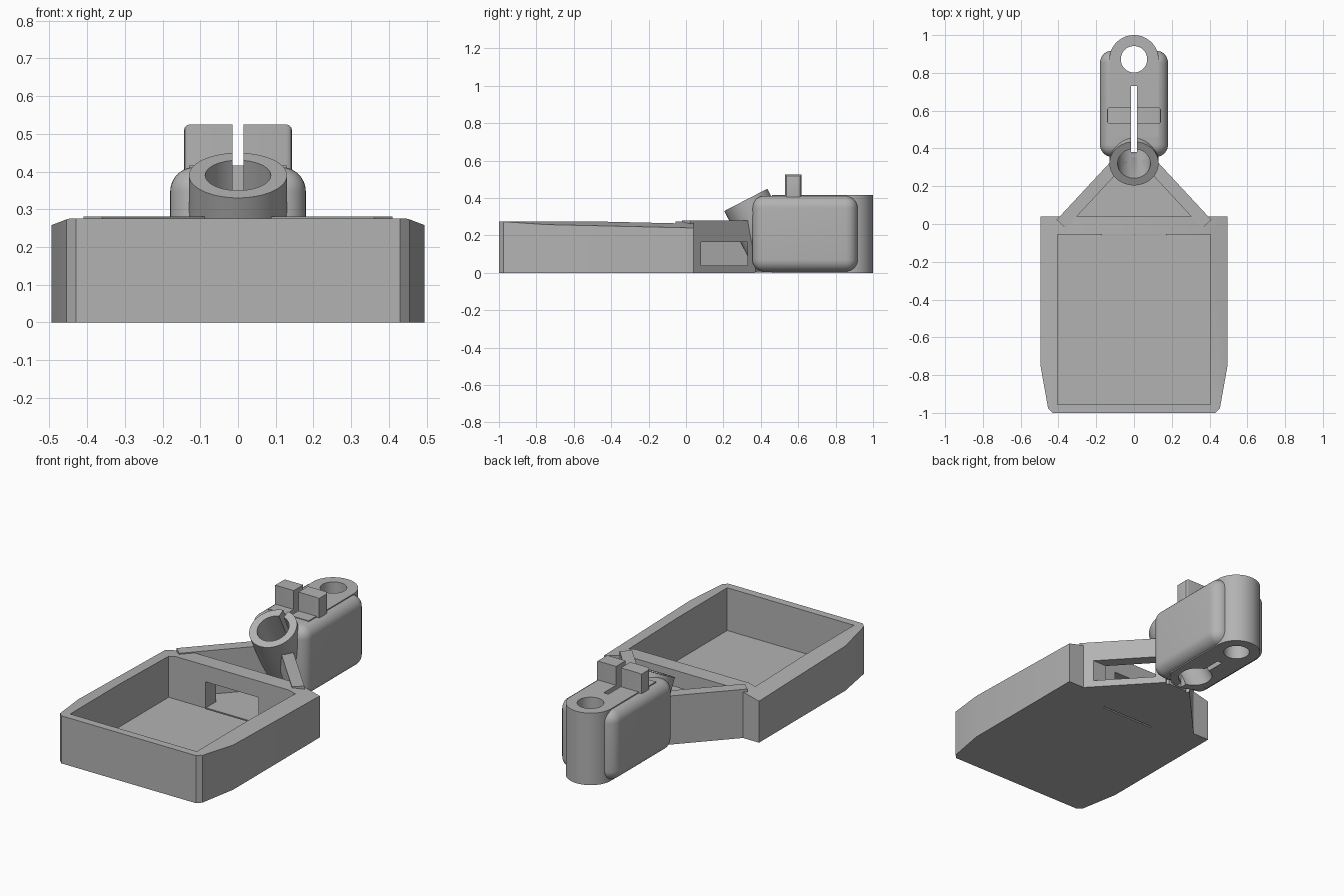
import bpy, bmesh, math
from mathutils import Vector, Matrix

if "Cube" in bpy.data.objects:
    bpy.data.objects.remove(bpy.data.objects["Cube"], do_unlink=True)

grey = bpy.data.materials.new("plain grey")
grey.use_nodes = True
grey.diffuse_color = (0.45, 0.45, 0.45, 1)
grey.node_tree.nodes["Principled BSDF"].inputs["Base Color"].default_value = grey.diffuse_color


def finish(name, bm):
    """Turn a bmesh into a grey object."""
    bmesh.ops.recalc_face_normals(bm, faces=bm.faces)
    mesh = bpy.data.meshes.new(name)
    bm.to_mesh(mesh)
    bm.free()
    mesh.materials.append(grey)
    obj = bpy.data.objects.new(name, mesh)
    bpy.context.collection.objects.link(obj)
    return obj


def prism(points, z0, z1):
    """Extrude a plan outline from z0 to z1."""
    bm = bmesh.new()
    face = bm.faces.new([bm.verts.new((x, y, z0)) for x, y in points])
    up = bmesh.ops.extrude_face_region(bm, geom=[face])["geom"]
    bmesh.ops.translate(bm, verts=[g for g in up if isinstance(g, bmesh.types.BMVert)],
                        vec=(0, 0, z1 - z0))
    return bm


def box(x0, x1, y0, y1, z0, z1):
    return prism([(x0, y0), (x1, y0), (x1, y1), (x0, y1)], z0, z1)


def rounded(bm, radius, segments, test=lambda e: True):
    bmesh.ops.bevel(bm, geom=[e for e in bm.edges if test(e)], offset=radius,
                    segments=segments, profile=0.5, affect='EDGES')
    return bm


def slice_off(bm, point, normal):
    """Remove everything on the normal's side and cap the cut."""
    geom = bm.verts[:] + bm.edges[:] + bm.faces[:]
    cut = bmesh.ops.bisect_plane(bm, geom=geom, plane_co=point, plane_no=normal, clear_outer=True)
    edges = [g for g in cut["geom_cut"] if isinstance(g, bmesh.types.BMEdge)]
    bmesh.ops.holes_fill(bm, edges=edges, sides=0)


def rod(radius, top, axis, length):
    """Cylinder running down from its top centre, against the axis."""
    bm = bmesh.new()
    turn = Vector((0, 0, 1)).rotation_difference(axis).to_matrix().to_4x4()
    bmesh.ops.create_cone(bm, cap_ends=True, segments=64, radius1=radius, radius2=radius,
                          depth=length,
                          matrix=Matrix.Translation(top - axis * length / 2) @ turn)
    return bm


def cut(obj, *cutters):
    for cutter in cutters:
        mod = obj.modifiers.new("cut", 'BOOLEAN')
        mod.operation, mod.solver, mod.object = 'DIFFERENCE', 'EXACT', cutter
        bpy.context.view_layer.objects.active = obj
        bpy.ops.object.modifier_apply(modifier=mod.name)


UP = Vector((0, 0, 1))
TILT = Vector((0, -0.46, 0.89)).normalized()
HUB = Vector((0, 0.32, 0.39))
FLOOR = 0.028

# Cutters
cavity = finish("cavity_cutter", box(-.405, .405, -.955, -.055, FLOOR, .5))
wall_window = finish("wall_window_cutter", box(-.17, .17, -.1, .1, FLOOR, .18))
floor_slit = finish("floor_slit_cutter", box(-.17, .17, -.06, -.05, -.1, .1))
arm_window = finish("arm_window_cutter", box(.02, .6, .08, .33, .04, .165))
bore = finish("bore_cutter", rod(.087, HUB + TILT * .2, TILT, 1))
bolt_hole = finish("bolt_hole_cutter", rod(.07, Vector((0, .872, .8)), UP, 1))
slot = finish("slot_cutter", box(-.015, .015, .38, .73, -.1, .7))
cutters = [cavity, wall_window, floor_slit, arm_window, bore, bolt_hole, slot]

# Tray with tapered front corners and sloping rim
outline = [(.495, .04), (.495, -.75), (.455, -.975), (.43, -1)]
bm = prism(outline + [(-x, y) for x, y in reversed(outline)], 0, .275)
for side in (1, -1):
    slice_off(bm, (side * .45, -1, .275), Vector((side * .251, .0228, 1)))
tray = finish("tray", bm)
cut(tray, cavity, wall_window, floor_slit)

# Diagonal arms from the tray to the hub, the left one with a window
start, end = Vector((.385, 0)), Vector((.06, .35))
along = (end - start).normalized()
across = Vector((-along.y, along.x)) * .033
arms = []
for side, name in ((1, "left_arm"), (-1, "right_arm")):
    corners = [start + across, start - across, end - across, end + across]
    bm = prism([(side * c.x, c.y) for c in corners], 0, .281)
    slice_off(bm, (0, .345, .27), Vector((0, .27, .04)))
    arm = finish(name, bm)
    cut(arm, bore)
    arms.append(arm)
cut(arms[0], arm_window)

# Floor web between the arms
web = finish("floor_web", prism([(-.37, .03), (.37, .03), (.06, .37), (-.06, .37)], 0, FLOOR))

# Tilted hub tube
bm = rod(.13, HUB, TILT, .7)
slice_off(bm, (0, 0, .002), Vector((0, 0, -1)))
hub = finish("hub_tube", bm)

# Clamp body with a round end
arc = [(.13 * math.cos(a), .872 + .128 * math.sin(a))
       for a in (math.pi * i / 32 for i in range(33))]
body = finish("clamp_body", prism([(.13, .46)] + arc + [(-.13, .46)], 0, .416))

# Rounded clamp cheeks
cheeks = finish("clamp_cheeks", rounded(box(-.18, .18, .355, .918, .005, .412), .065, 8))

# Pair of clamp lugs
lugs = finish("clamp_lugs", rounded(box(-.143, .143, .53, .617, .38, .525), .015, 3,
              lambda e: all(abs(v.co.x) > .1 for v in e.verts)
              and e.verts[0].co.x * e.verts[1].co.x > 0))

cut(hub, bore, slot)
cut(body, bore, bolt_hole, slot)
cut(cheeks, bore, bolt_hole, slot)
cut(lugs, slot)

for cutter in cutters:
    bpy.data.objects.remove(cutter, do_unlink=True)

# Smooth the round parts, keeping hard edges
for obj in [tray, web, hub, body, cheeks, lugs] + arms:
    bpy.ops.object.select_all(action='DESELECT')
    obj.select_set(True)
    bpy.context.view_layer.objects.active = obj
    bpy.ops.object.shade_smooth_by_angle(angle=math.radians(30))
